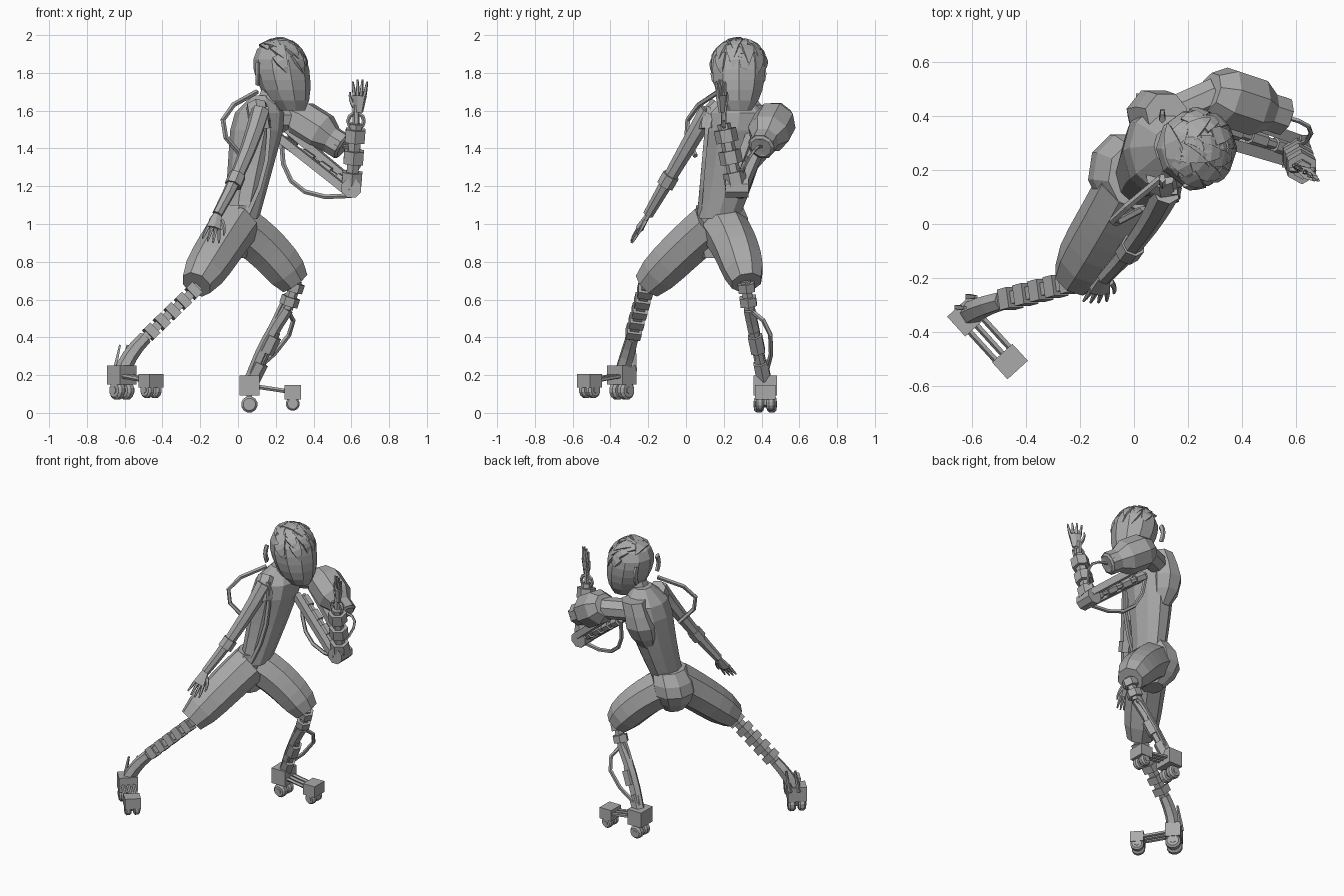
import bpy, bmesh, math, random
from mathutils import Vector as V, Matrix

if "Cube" in bpy.data.objects:
    bpy.data.objects.remove(bpy.data.objects["Cube"], do_unlink=True)

random.seed(4)
X, Y, Z = V((1, 0, 0)), V((0, 1, 0)), V((0, 0, 1))
grey = bpy.data.materials.new("plain grey")
grey.use_nodes = True
grey.diffuse_color = (.4, .4, .4, 1)
grey.node_tree.nodes["Principled BSDF"].inputs["Base Color"].default_value = grey.diffuse_color


def finish(name, bm):
    bmesh.ops.recalc_face_normals(bm, faces=bm.faces)
    mesh = bpy.data.meshes.new(name)
    bm.to_mesh(mesh)
    bm.free()
    mesh.materials.append(grey)
    obj = bpy.data.objects.new(name, mesh)
    bpy.context.collection.objects.link(obj)


def arc(start, end, bend=(0, 0, 0), steps=4):
    """Points from start to end, bowed out by bend at the middle."""
    start, end, bend = V(start), V(end), V(bend)
    params = [i / steps for i in range(steps + 1)]
    return [start.lerp(end, t) + bend * (4 * t * (1 - t)) for t in params]


def add_limb(bm, path, radius, sides=6, across=Y, flat=1, axis=None):
    """Capped tube along a path; radius is a number or a rule of position."""
    last = len(path) - 1
    rings = []
    for i, point in enumerate(path):
        along = axis or (path[min(i + 1, last)] - path[max(i - 1, 0)]).normalized()
        u = across - along * along.dot(across)
        u = (u if u.length > .05 else along.orthogonal()).normalized()
        w = along.cross(u) * flat
        r = radius(i / last) if callable(radius) else radius
        angles = [(k + .5) * math.tau / sides for k in range(sides)]
        rings.append([bm.verts.new(point + (u * math.cos(a) + w * math.sin(a)) * r) for a in angles])
    for low, high in zip(rings, rings[1:]):
        for k in range(sides):
            bm.faces.new((low[k], low[k - 1], high[k - 1], high[k]))
    bm.faces.new(rings[0])
    bm.faces.new(rings[-1])


def limb(name, path, radius, **options):
    bm = bmesh.new()
    add_limb(bm, path, radius, **options)
    finish(name, bm)


def box(name, centre, size, forward):
    turn = Matrix((forward, Z.cross(forward), Z)).transposed().to_4x4()
    bm = bmesh.new()
    place = Matrix.Translation(centre) @ turn @ Matrix.Diagonal((*size, 1))
    bmesh.ops.create_cube(bm, size=1, matrix=place)
    finish(name, bm)


def segmented(name, start, end, count, radius, **options):
    """Mechanical limb of thick blocks joined by thinner necks."""
    start, end = V(start), V(end)
    path, radii = [start], [radius * .6]
    for k in range(count):
        low, high = (start.lerp(end, (k + part) / count) for part in (.15, .75))
        path += [low, low, high, high]
        radii += [radius * .6, radius, radius, radius * .6]
    path.append(end)
    radii.append(radius * .6)
    limb(name, path, lambda t: radii[round(t * (len(radii) - 1))], **options)


def hand(name, wrist, direction, across, thumb_sign):
    d, s = V(direction).normalized(), V(across).normalized()
    bm = bmesh.new()
    add_limb(bm, arc(wrist, wrist + d * .09), lambda t: .025 + .02 * t, across=s, flat=.5)
    for q in (-1.5, -.5, .5, 1.5):
        base = wrist + d * .08 + s * q * .02
        tip = base + d * (.1 - .01 * abs(q)) + s * q * .01
        add_limb(bm, arc(base, tip), lambda t: .011 - .006 * t * t, sides=5, across=s)
    out = s * thumb_sign * .03
    base = wrist + d * .03 + out
    add_limb(bm, arc(base, base + d * .08 + out, out * .3), lambda t: .014 - .009 * t, sides=5, across=s)
    finish(name, bm)


def roller_foot(name, heel, toe, length, wheel_radius, drop):
    """Heel block and smaller toe block on rods, each carrying a pair of wheels."""
    heel, toe = V(heel), V(toe)
    forward = V((toe.x - heel.x, toe.y - heel.y, 0)).normalized()
    s = Z.cross(forward)
    for part, centre, scale in (("heel", heel, 1), ("toe", toe, .85)):
        width, r = length * 1.2 * scale, wheel_radius * scale
        box(f"{name}_{part}_block", centre, (length * scale, width, length * scale ** 2), forward)
        hub = centre - Z * drop * scale ** 3
        for q in (-1, 1):
            mid, half = hub + s * q * width * .27, s * width * .2
            limb(f"{name}_{part}_wheel", arc(mid - half, mid + half),
                 lambda t: r * (.75 if t in (0, 1) else 1), sides=12, across=forward)
        limb(f"{name}_{part}_axle", arc(hub - s * width / 2, hub + s * width / 2), r * .4, across=forward)
        limb(f"{name}_{part}_fork", [centre, hub], .02, sides=4, across=forward)
    for q in (-1, 0, 1):
        limb(f"{name}_rod", [heel + s * q * .035, toe + s * q * .035], .012, sides=5, across=s)


# Torso: widens upward, then closes over the shoulders
def torso_width(t):
    closing = max(0, t - .7) / .32
    return (.115 + .085 * t) * math.sqrt(1 - closing ** 2)


limb("torso", arc((.02, .17, 1.03), (.13, .29, 1.68), Y * .02, 7), torso_width,
     sides=10, flat=.8, axis=Z)
limb("left_shoulder_blade", arc((.06, .34, 1.3), (.12, .41, 1.63), (-.02, .03, 0)),
     lambda t: .05 + .05 * math.sin(math.pi * min(t, .8)), sides=7, axis=Z)
limb("neck", arc((.15, .28, 1.6), (.21, .28, 1.75)), .07, sides=8)
limb("chest_strap", arc((.15, .12, 1.62), (.05, .07, 1.05), X * .05), .015, sides=4)


# Head: egg shape narrowing to the chin, with nose and ear pieces
def head_width(t):
    reach = (t - .6) / (.68 if t < .6 else .42)
    return .147 * math.sqrt(1 - reach ** 2)


face = V((.215, .28, 1.8))
limb("head", arc(face + V((.07, 0, -.2)), face + Z * .18, X * -.015, 7), head_width, sides=10, axis=Z)
limb("nose", arc(face + V((.1, 0, -.04)), face + V((.12, 0, -.13)), X * .015, 3),
     lambda t: .01 + .01 * t, sides=4, axis=Z)
for q in (-1, 1):
    ear = face + V((-.11, q * .11, 0))
    limb("ear", arc(ear - Z * .06, ear + Z * .05, Y * q * .02), .02, sides=5, flat=.6)

# Ragged hair: rows of wide pointed tufts swept down and forward
hair = bmesh.new()
for latitude, count in ((80, 4), (58, 8), (36, 11), (12, 11)):
    for k in range(count):
        a = math.tau * (k + random.uniform(.2, .8)) / count
        b = math.radians(latitude)
        d = V((math.cos(a) * math.cos(b), math.sin(a) * math.cos(b), math.sin(b)))
        if latitude < 40 and d.x < (.1 if latitude < 30 else -.2):
            continue
        base = face + Z * .03 + d * .133
        slide = X * .5 - Z
        slide = (slide - d * slide.dot(d)).normalized()
        tip = base + d * random.uniform(0, .015) + slide * random.uniform(.05, .08)
        add_limb(hair, arc(base - slide * .04, tip, d * .01, 3),
                 lambda t: .003 + .047 * math.cos(t * math.pi / 2), sides=4, across=d.cross(slide), flat=.4)
finish("hair", hair)

# Shorts: seat and two wide legs with blunt hems
limb("shorts_seat", arc((.01, .18, 1.1), (-.02, .16, .82), (-.04, .02, 0)),
     lambda t: .125 + .05 * math.sin(math.pi * t) - .05 * t, sides=9, flat=.85, axis=Z)
for side, hip, hem, across in (("right", (-.01, .14, 1), (-.22, -.2, .68), X),
                               ("left", (.01, .2, .98), (.3, .32, .69), Y)):
    limb(f"shorts_{side}_leg", arc(hip, hem, (.01, .01, .02), 6),
         lambda t: .13 - .015 * t - .03 * t ** 8, sides=8, across=across)

# Right arm trailing back, with cuff and open hand
shoulder, wrist = V((.12, .12, 1.6)), V((-.11, -.2, 1.05))
limb("right_shoulder", arc(shoulder + V((-.02, .06, .02)), shoulder - Z * .1, Y * -.02), .06, sides=7)
limb("right_arm", arc(shoulder, wrist, X * .02, 5), lambda t: .052 - .024 * t, sides=7, across=X)
limb("right_cuff", [shoulder.lerp(wrist, t) + X * .02 for t in (.62, .72)], .047, sides=7, across=X)
hand("right_hand", wrist, (-.2, -.5, -.8), (1, 0, -.3), 1)

# Back hose looping behind the right shoulder
limb("back_hose", arc((.1, .17, 1.7), (.02, .05, 1.36), (-.14, -.1, .02)), .014, sides=5)

# Left shoulder and cannon
limb("left_shoulder", arc((.13, .4, 1.55), (.31, .48, 1.55)), .07, sides=8, across=Z)
breech, muzzle = V((.28, .49, 1.58)), V((.55, .4, 1.41))
limb("cannon", arc(breech, muzzle, steps=5), lambda t: .115 if 0 < t < .7 else .075, sides=8, across=Z)
limb("cannon_rim", [breech.lerp(muzzle, t) for t in (.93, 1, 1.03, 1.01)],
     lambda t: .07 if t < .5 else .1 - .065 * t, sides=10, across=Z)
limb("cannon_cable", arc(muzzle, (.6, .28, 1.24), (.08, .01, .05), 5), .009, sides=5)

# Left mechanical arm, raised at the elbow
elbow, left_wrist = V((.6, .27, 1.19)), V((.625, .2, 1.53))
socket = V((.23, .39, 1.49))
for q in (-1, 1):
    offset = V((.02, .05, .025)) * q
    limb("left_arm_rail", arc(socket + offset, elbow + offset * .8), .03, sides=4, across=Z)
segmented("left_arm_piston", socket - Z * .04, elbow, 4, .032, across=Z)
limb("left_elbow", arc(elbow - Y * .06, elbow + Y * .06), .055, sides=8, across=Z)
segmented("left_forearm", elbow, left_wrist, 3, .06, across=X)
turns = [k * math.tau / 10 for k in range(11)]
limb("left_wrist_ring", [left_wrist + (X * math.cos(a) + Z * math.sin(a)) * .042 + Z * .015 for a in turns],
     .011, sides=5)
limb("left_wrist", arc(left_wrist, left_wrist + Z * .1), .018)
hand("left_hand", left_wrist + V((.015, -.01, .06)), (.1, -.1, 3), (1, -.6, 0), -1)
limb("left_arm_hose", arc(socket - Z * .05, elbow - Z * .04, (-.1, 0, -.1), 5), .013, sides=5)

# Right lower leg of stacked blocks, with ankle sleeve and heel fins
heel = V((-.615, -.34, .2))
ankle = V((-.49, -.285, .4))
segmented("right_shin", (-.21, -.21, .67), ankle, 5, .055, sides=4)
limb("right_ankle", arc(ankle, heel, (-.02, 0, 0)), lambda t: .036 + .01 * t)
roller_foot("right_foot", heel, (-.46, -.51, .17), .1, .05, .08)
for q in (-1, 1):
    fin = heel + V((q * .02 - .02, q * .02 + .05, .02))
    limb("right_heel_fin", arc(fin, fin + V((.03, 0, .14))), lambda t: .014 - .007 * t, sides=4)

# Left lower leg with knee block, shin rod and hose
knee, heel = V((.26, .335, .55)), V((.06, .42, .145))
segmented("left_knee", (.31, .315, .7), knee, 2, .05)
limb("left_shin", arc(knee, heel, (-.02, 0, 0), 5), .034)
segmented("left_shin_collars", knee.lerp(heel, .3), heel, 2, .043)
limb("left_shin_rod", arc(knee + Z * .08, heel + Z * .07, Y * -.02), .014, sides=5)
limb("left_leg_hose", arc(knee, heel + Z * .05, (.11, .07, .04)), .013, sides=5)
roller_foot("left_foot", heel, (.29, .42, .11), .105, .044, .1)
